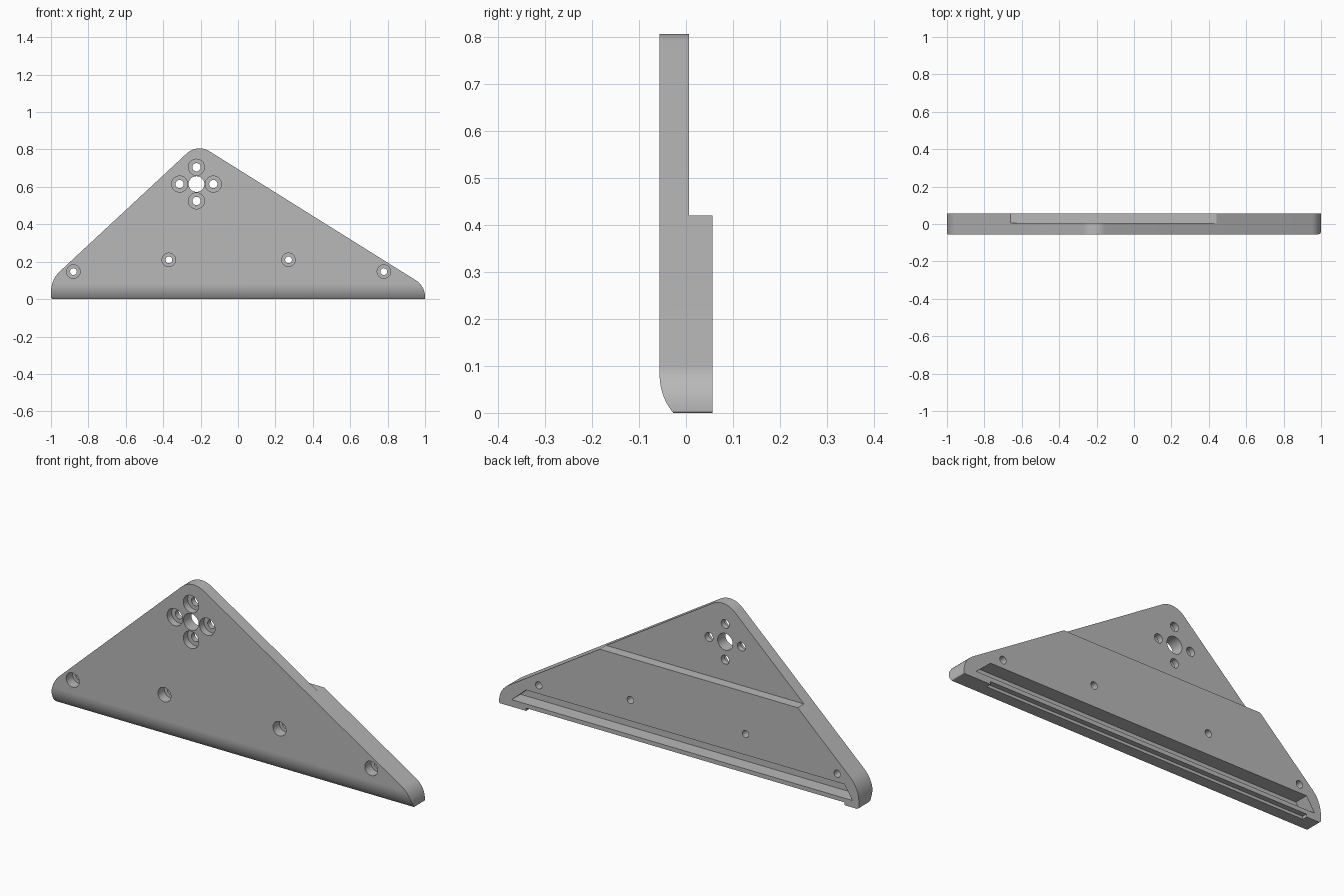
import bpy, bmesh, math
from mathutils import Vector

if "Cube" in bpy.data.objects:
    bpy.data.objects.remove(bpy.data.objects["Cube"])

FRONT, BACK, STEP = -0.056, 0.056, 0.006

grey = bpy.data.materials.new("plain grey")
grey.use_nodes = True
colour = (0.48, 0.48, 0.48, 1)
grey.diffuse_color = colour
grey.node_tree.nodes["Principled BSDF"].inputs["Base Color"].default_value = colour


def rounded(corners, steps=14):
    """Fillet each (u, v, radius) corner of a polygon."""
    pts = []
    for i, (u, v, r) in enumerate(corners):
        p = Vector((u, v))
        a = (Vector(corners[i - 1][:2]) - p).normalized()
        b = (Vector(corners[(i + 1) % len(corners)][:2]) - p).normalized()
        if r == 0:
            pts.append(p)
            continue
        half = a.angle(b) / 2
        centre = p + (a + b).normalized() * r / math.sin(half)
        start = p + a * r / math.tan(half) - centre
        end = p + b * r / math.tan(half) - centre
        sweep = start.angle(end)
        for k in range(steps + 1):
            t = k / steps
            pts.append(centre + (start * math.sin((1 - t) * sweep)
                                 + end * math.sin(t * sweep)) / math.sin(sweep))
    return pts


def prism(name, pts, axis, lo, hi):
    """Extrude a (side, z) profile along x or y."""
    bm = bmesh.new()
    place = (lambda p: (p[0], lo, p[1])) if axis == "y" else (lambda p: (lo, p[0], p[1]))
    face = bm.faces.new([bm.verts.new(place(p)) for p in pts])
    move = (0, hi - lo, 0) if axis == "y" else (hi - lo, 0, 0)
    out = bmesh.ops.extrude_face_region(bm, geom=[face])
    bmesh.ops.translate(bm, vec=move, verts=[g for g in out["geom"] if isinstance(g, bmesh.types.BMVert)])
    bmesh.ops.recalc_face_normals(bm, faces=bm.faces)
    mesh = bpy.data.meshes.new(name)
    bm.to_mesh(mesh)
    bm.free()
    mesh.materials.append(grey)
    obj = bpy.data.objects.new(name, mesh)
    bpy.context.collection.objects.link(obj)
    return obj


def combine(body, tool, operation="DIFFERENCE"):
    mod = body.modifiers.new("shape", "BOOLEAN")
    mod.operation, mod.solver, mod.object = operation, "EXACT", tool
    bpy.context.view_layer.objects.active = body
    bpy.ops.object.modifier_apply(modifier=mod.name)
    bpy.data.objects.remove(tool)


def circle(x, z, r, n=40):
    return [(x + r * math.cos(math.tau * k / n), z + r * math.sin(math.tau * k / n)) for k in range(n)]


def drill(body, x, z, r, lo=-0.2, hi=0.2):
    combine(body, prism("drill", circle(x, z, r), "y", lo, hi))


# Triangular plate with rounded corners
outline = rounded([(-1, 0, 0.012), (1, 0, 0.005), (1, 0.07, 0.105),
                   (-0.218, 0.831, 0.1), (-1, 0.104, 0.15)])
plate = prism("mounting_plate", outline, "y", -0.2, 0.2)

# Side section: curved lower front edge, thinner upper half
nose_r, nose_top = 0.125, 0.08
section = [(BACK, -0.1), (BACK, 0.42), (STEP, 0.42), (STEP, 1), (FRONT, 1)]
for k in range(15):
    a = math.asin(nose_top / nose_r) * k / 14
    section.append((FRONT + nose_r * (1 - math.cos(a)), nose_top - nose_r * math.sin(a)))
section.append((section[-1][0], -0.1))
combine(plate, prism("section", section, "x", -1.5, 1.5), "INTERSECT")

# Long tapered pocket in the back and the shallow notch under its lip
combine(plate, prism("pocket", [(-0.965, 0.035), (0.93, 0.035), (0.85, 0.105), (-0.92, 0.105)],
                     "y", -0.015, 0.2))
combine(plate, prism("notch", [(-0.92, -0.1), (0.85, -0.1), (0.85, 0.014), (-0.92, 0.014)],
                     "y", 0.03, 0.2))

# Hub hole ringed by four counterbored holes
hub_x, hub_z = -0.222, 0.615
drill(plate, hub_x, hub_z, 0.042)
for dx, dz in ((1, 0), (-1, 0), (0, 1), (0, -1)):
    x, z = hub_x + dx * 0.09, hub_z + dz * 0.09
    drill(plate, x, z, 0.043, -0.2, FRONT + 0.035)
    drill(plate, x, z, 0.022)

# Lower row of counterbored screw holes
for x, z in ((-0.88, 0.147), (-0.37, 0.21), (0.27, 0.21), (0.78, 0.147)):
    drill(plate, x, z, 0.036, -0.2, FRONT + 0.05)
    drill(plate, x, z, 0.018)

# Smooth the rounded edges, keep the machined ones sharp
bpy.ops.object.select_all(action="DESELECT")
plate.select_set(True)
bpy.context.view_layer.objects.active = plate
bpy.ops.object.shade_smooth_by_angle(angle=math.radians(25))
